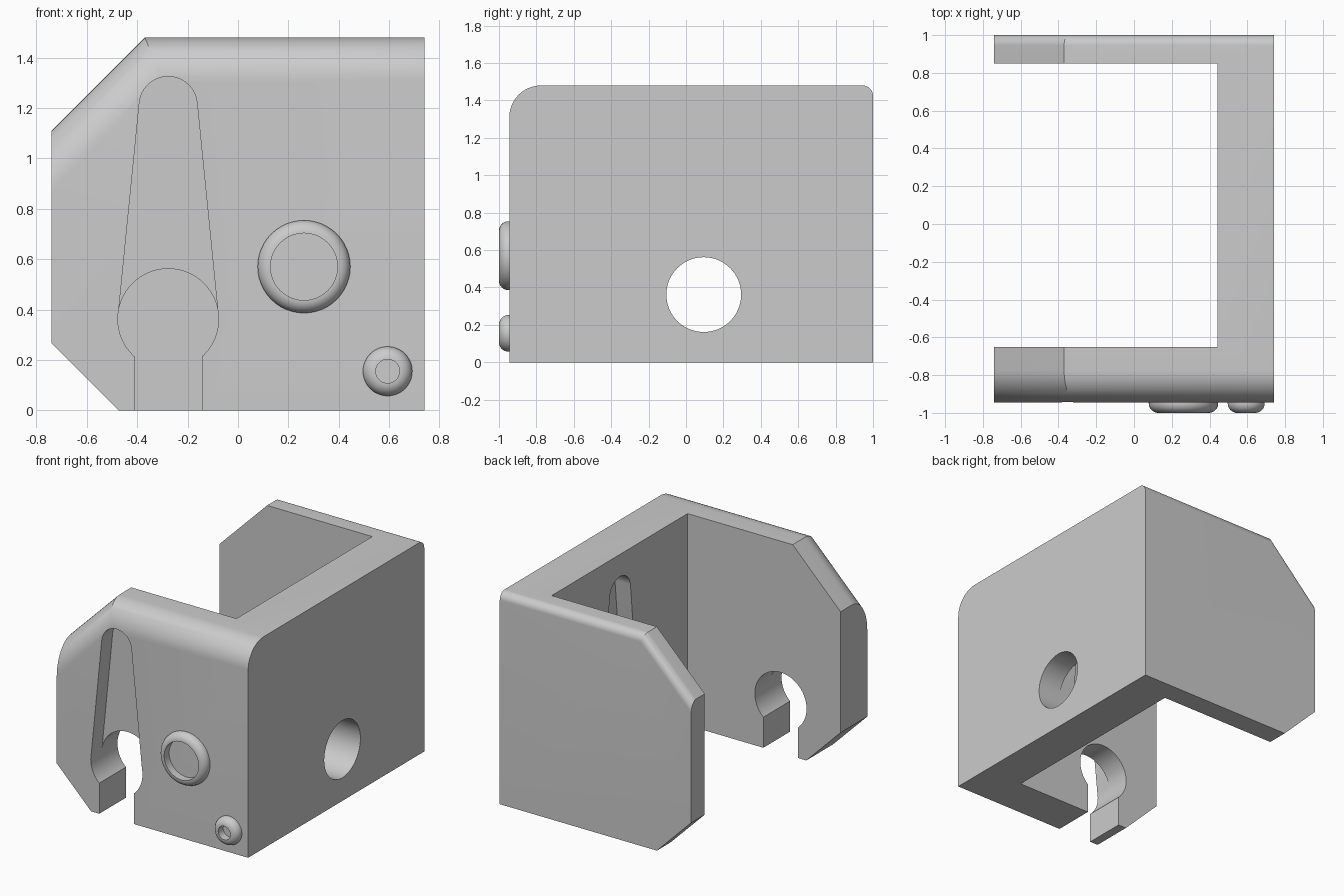
import bpy, bmesh
from math import sin, cos, pi, asin, radians
from mathutils import Matrix, Vector

if "Cube" in bpy.data.objects:
    bpy.data.objects.remove(bpy.data.objects["Cube"])

GREY = (0.6, 0.6, 0.6, 1)
mat = bpy.data.materials.new("light grey")
mat.use_nodes = True
mat.diffuse_color = GREY
mat.node_tree.nodes["Principled BSDF"].inputs["Base Color"].default_value = GREY

HALF, HEIGHT = 0.74, 1.48
FRONT, BACK = -0.945, 1.0
WALL_IN, PLATE_IN, BACK_IN = 0.443, -0.65, 0.85
HOLE_Z, HOLE_R, TIP_Z, TIP_R = 0.362, 0.2, 1.21, 0.115
KEY_X, SIDE_Y, RECESS = -0.277, 0.095, 0.12


def finish(bm, name):
    bmesh.ops.recalc_face_normals(bm, faces=bm.faces)
    mesh = bpy.data.meshes.new(name)
    bm.to_mesh(mesh)
    bm.free()
    mesh.materials.append(mat)
    obj = bpy.data.objects.new(name, mesh)
    bpy.context.collection.objects.link(obj)
    return obj


def prism(outline, axis, lo, hi):
    """Extrude a closed (horizontal, z) outline along x or y."""
    bm = bmesh.new()
    place = (lambda u, v: (lo, u, v)) if axis == "x" else (lambda u, v: (u, lo, v))
    face = bm.faces.new([bm.verts.new(place(u, v)) for u, v in outline])
    new = bmesh.ops.extrude_face_region(bm, geom=[face])["geom"]
    shift = Vector((hi - lo, 0, 0) if axis == "x" else (0, hi - lo, 0))
    bmesh.ops.translate(bm, vec=shift, verts=[g for g in new if isinstance(g, bmesh.types.BMVert)])
    return bm


def arc(cu, cv, r, start, end, steps):
    return [(cu + r * cos(start + (end - start) * i / steps),
             cv + r * sin(start + (end - start) * i / steps)) for i in range(steps + 1)]


def rect(u0, u1, v0, v1):
    return [(u0, v0), (u1, v0), (u1, v1), (u0, v1)]


def circle(cu):
    return arc(cu, HOLE_Z, HOLE_R, 0, 2 * pi, 64)[:-1]


def teardrop(cu):
    r = HOLE_R - 0.001
    a = asin((r - TIP_R) / (TIP_Z - HOLE_Z))
    return arc(cu, TIP_Z, TIP_R, a, pi - a, 24) + arc(cu, HOLE_Z, r, pi - a, 2 * pi + a, 32)


def smooth(obj):
    bpy.ops.object.select_all(action="DESELECT")
    obj.select_set(True)
    bpy.context.view_layer.objects.active = obj
    bpy.ops.object.shade_smooth_by_angle(angle=radians(30))


# Body block with clipped corners
outline = [(-0.475, 0), (HALF, 0), (HALF, HEIGHT), (-0.37, HEIGHT), (-HALF, 1.11), (-HALF, 0.265)]
bm = prism(outline, "y", FRONT, BACK)
bmesh.ops.recalc_face_normals(bm, faces=bm.faces)

# Rounded upper edges, wide at the front and narrow at the back
for y, radius in ((FRONT, 0.17), (BACK, 0.055)):
    edges = [e for e in bm.edges
             if all(abs(v.co.y - y) < 1e-4 and v.co.z > 1.1 for v in e.verts)]
    bmesh.ops.bevel(bm, geom=edges, offset=radius, offset_type="OFFSET",
                    segments=12, profile=0.5, affect="EDGES")
body = finish(bm, "bracket_body")

# Cavity, keyhole, side hole and teardrop recesses
cuts = {
    "cavity_cutter": prism(rect(PLATE_IN, BACK_IN, -0.5, 2), "x", -1.5, WALL_IN),
    "front_hole_cutter": prism(circle(KEY_X), "y", -1.2, -0.4),
    "front_slot_cutter": prism(rect(-0.411, -0.143, -0.3, HOLE_Z), "y", -1.21, -0.39),
    "front_recess_cutter": prism(teardrop(KEY_X), "y", -1.22, FRONT + RECESS),
    "side_hole_cutter": prism(circle(SIDE_Y), "x", 0.2, 1.0),
    "side_recess_cutter": prism(teardrop(SIDE_Y), "x", 0.19, WALL_IN + RECESS),
}
bpy.context.view_layer.objects.active = body
for name, cut_bm in cuts.items():
    cutter = finish(cut_bm, name)
    cutter.hide_render = True
    mod = body.modifiers.new(name, "BOOLEAN")
    mod.operation = "DIFFERENCE"
    mod.solver = "EXACT"
    mod.object = cutter
    bpy.context.view_layer.update()
    bpy.ops.object.modifier_apply(modifier=name)
    bpy.data.objects.remove(cutter)
smooth(body)


# Raised round rings on the front plate
def ring(name, x, z, outer, inner):
    bm = bmesh.new()
    w = outer - inner
    section = [(inner, FRONT + 0.01), (outer, FRONT + 0.01)]
    section += [(inner + w * cos(t), -1 + w - w * sin(t))
                for t in (i * pi / 20 for i in range(11))]
    verts = [bm.verts.new((r, y, 0)) for r, y in section]
    edges = [bm.edges.new((a, b)) for a, b in zip(verts, verts[1:] + verts[:1])]
    bmesh.ops.spin(bm, geom=verts + edges, cent=(0, 0, 0), axis=(0, 1, 0),
                   angle=2 * pi, steps=48, use_merge=True)
    bmesh.ops.remove_doubles(bm, verts=bm.verts, dist=1e-5)
    bmesh.ops.transform(bm, matrix=Matrix.Translation((x, 0, z)), verts=bm.verts)
    smooth(finish(bm, name))


ring("large_ring", 0.262, 0.57, 0.184, 0.133)
ring("small_ring", 0.594, 0.155, 0.098, 0.047)
